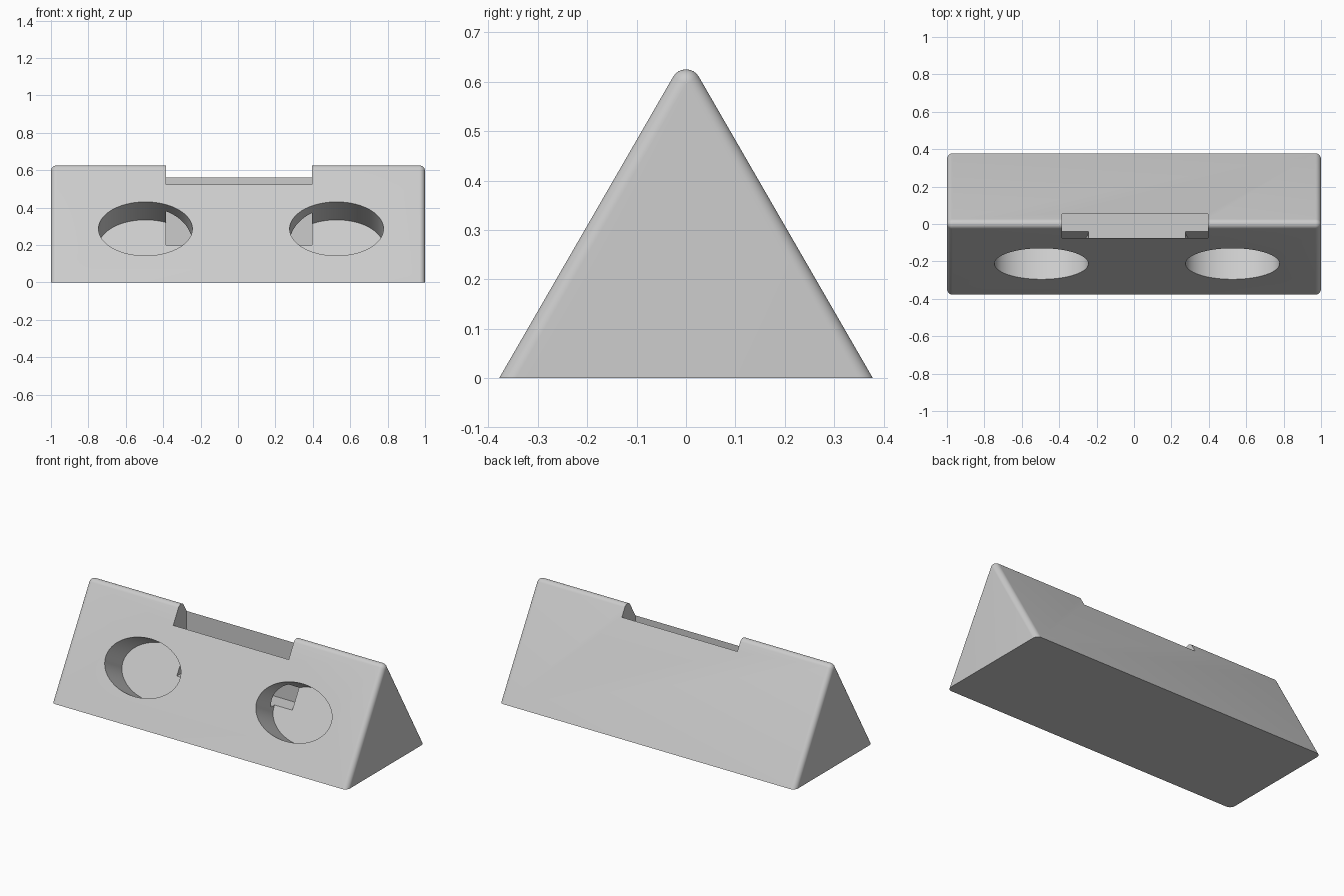
import bpy, bmesh
from math import radians, sqrt, sin, cos
from mathutils import Matrix, Vector

default = bpy.data.objects.get("Cube")
if default:
    bpy.data.objects.remove(default, do_unlink=True)

HEIGHT = 0.625      # top of the rounded ridge
R = 0.03            # edge rounding
SLOPE = radians(60)
HALF_BASE = (HEIGHT + R) / sqrt(3)

grey = bpy.data.materials.new("light_grey")
grey.use_nodes = True
colour = (0.6, 0.6, 0.6, 1)
grey.diffuse_color = colour
grey.node_tree.nodes["Principled BSDF"].inputs["Base Color"].default_value = colour


def make_object(name, bm):
    mesh = bpy.data.meshes.new(name)
    bm.to_mesh(mesh)
    bm.free()
    obj = bpy.data.objects.new(name, mesh)
    mesh.materials.append(grey)
    bpy.context.collection.objects.link(obj)
    return obj


# Rounded wedge: hull of corner balls, with the base cut flat
bm = bmesh.new()
ridge = HEIGHT - R
drop = -0.2
spread = (ridge - drop) / sqrt(3)
for x in (R - 1, 1 - R):
    for y, z in ((0, ridge), (-spread, drop), (spread, drop)):
        place = Matrix.Translation((x, y, z)) @ Matrix.Rotation(radians(90), 4, "Y")
        bmesh.ops.create_uvsphere(bm, u_segments=24, v_segments=24, radius=R, matrix=place)
hull = bmesh.ops.convex_hull(bm, input=bm.verts[:])
inside = {g for g in hull["geom_interior"] + hull["geom_unused"] if isinstance(g, bmesh.types.BMVert)}
bmesh.ops.delete(bm, geom=list(inside), context="VERTS")
cut = bmesh.ops.bisect_plane(bm, geom=bm.verts[:] + bm.edges[:] + bm.faces[:],
                             plane_co=(0, 0, 0), plane_no=(0, 0, 1), clear_inner=True)
rim = [g for g in cut["geom_cut"] if isinstance(g, bmesh.types.BMEdge)]
bmesh.ops.contextual_create(bm, geom=rim)
bmesh.ops.dissolve_limit(bm, angle_limit=radians(0.5), verts=bm.verts[:], edges=bm.edges[:])
bmesh.ops.recalc_face_normals(bm, faces=bm.faces[:])
body = make_object("wedge_body", bm)

cutters = []

# Oval pockets sunk square to the sloping front
DEPTH, OUT, POCKET_Z = 0.192, 0.1, 0.2865
outward = Vector((0, -sin(SLOPE), cos(SLOPE)))
for side, x in (("right", -0.495), ("left", 0.527)):
    centre = Vector((x, POCKET_Z / sqrt(3) - HALF_BASE, POCKET_Z)) + outward * (OUT - DEPTH) / 2
    bm = bmesh.new()
    bmesh.ops.create_cone(bm, cap_ends=True, segments=96, radius1=1, radius2=1, depth=1,
                          matrix=Matrix.LocRotScale(centre, Matrix.Rotation(SLOPE, 3, "X"),
                                                    Vector((0.251, 0.166, DEPTH + OUT))))
    cutters.append(make_object(side + "_pocket_cutter", bm))

# Deep slot dropping through the ridge between the pockets
low, high = Vector((-0.385, -0.076, 0.2)), Vector((0.396, 0.054, 0.8))
bm = bmesh.new()
bmesh.ops.create_cube(bm, size=1, matrix=Matrix.LocRotScale((low + high) / 2, None, high - low))
cutters.append(make_object("slot_cutter", bm))

# Cut the openings, then remove the cutters
bpy.ops.object.select_all(action="DESELECT")
bpy.context.view_layer.objects.active = body
body.select_set(True)
for cutter in cutters:
    cutter.hide_render = True
    mod = body.modifiers.new(cutter.name, "BOOLEAN")
    mod.operation, mod.solver, mod.object = "DIFFERENCE", "EXACT", cutter
    bpy.ops.object.modifier_apply(modifier=mod.name)
    bpy.data.objects.remove(cutter, do_unlink=True)

bpy.ops.object.shade_smooth_by_angle(angle=radians(30))
